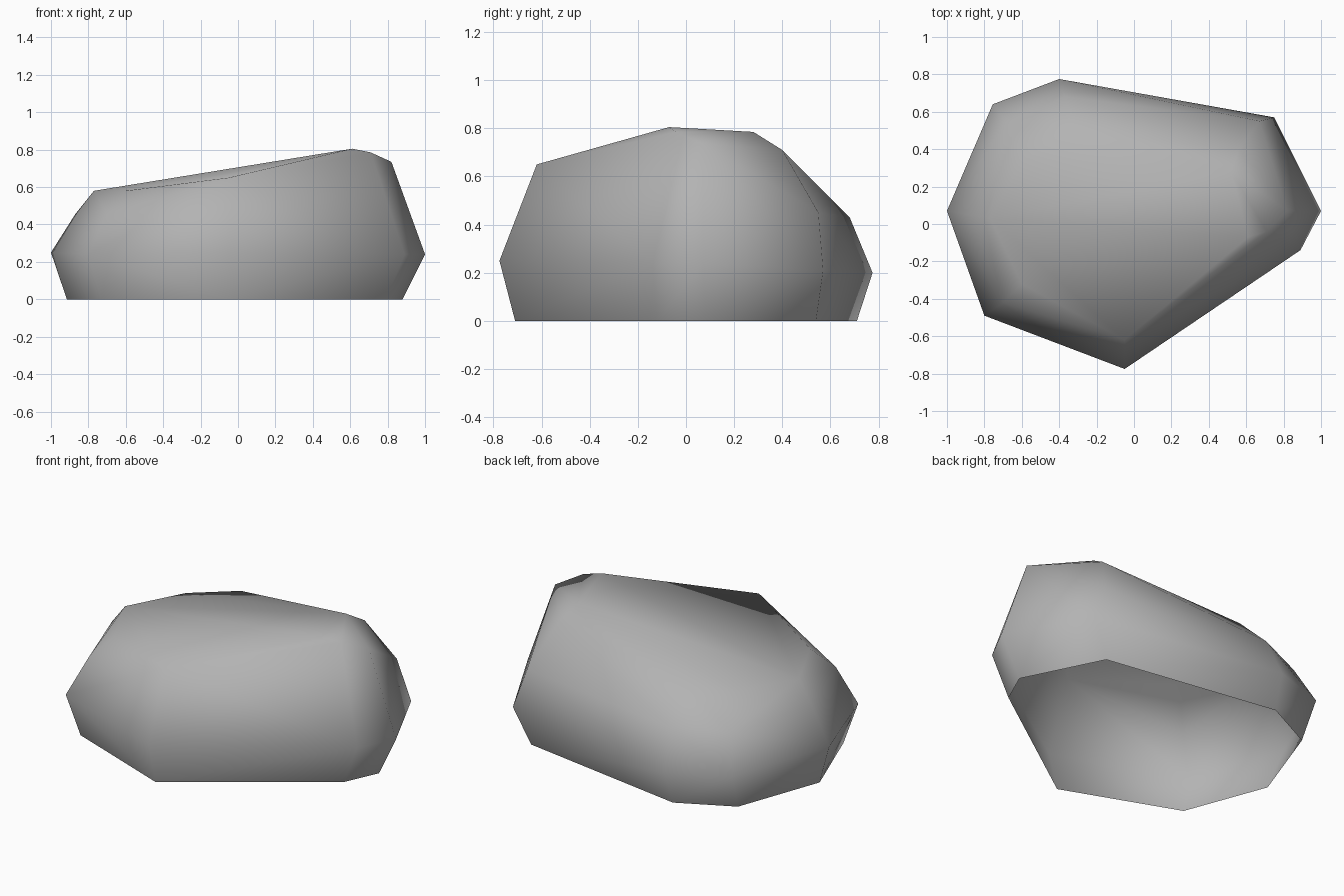
import bpy
import bmesh

default_cube = bpy.data.objects.get("Cube")
if default_cube:
    bpy.data.objects.remove(default_cube, do_unlink=True)

# Plain grey stone colour
stone_grey = bpy.data.materials.new("stone_grey")
stone_grey.use_nodes = True
colour = (0.45, 0.45, 0.45, 1)
stone_grey.diffuse_color = colour
stone_grey.node_tree.nodes["Principled BSDF"].inputs["Base Color"].default_value = colour

# Ground outline of the boulder, counter-clockwise from the left side
ground_outline = [(.88, .08), (.65, .54), (-.41, .71), (-.73, .55),
                  (-.915, .04), (-.73, -.45), (-.05, -.71), (.79, -.12)]

# Widest outline, a little above the ground
waist = [(1, .07, .24), (.75, .57, .21), (-.4, .775, .2), (-.755, .64, .22),
         (-1, .07, .25), (-.8, -.49, .24), (-.05, -.775, .25), (.89, -.14, .24)]

# Shoulder bends where the sides lean inwards
shoulder = [(.67, .55, .45), (-.37, .68, .43), (-.68, .54, .43),
            (-.87, .05, .455), (-.7, -.42, .46)]

# Rim of the sloping top, with its high corner on the left side
crown = [(.82, .07, .735), (.56, .4, .71), (.52, .28, .785), (-.33, .5, .61),
         (-.59, .35, .585), (-.77, .03, .58), (-.6, -.32, .58),
         (-.05, -.62, .65), (.71, -.04, .785), (.61, -.07, .805)]


def build_boulder(name, points, material):
    """Wrap the corner points in a shell that is open underneath."""
    bm = bmesh.new()
    for point in points:
        bm.verts.new(point)
    hull = bmesh.ops.convex_hull(bm, input=bm.verts[:])
    unused = {item for key in ("geom_interior", "geom_unused")
              for item in hull[key] if isinstance(item, bmesh.types.BMVert)}
    bmesh.ops.delete(bm, geom=list(unused), context="VERTS")

    # Open underside
    underside = [face for face in bm.faces if all(v.co.z < .001 for v in face.verts)]
    bmesh.ops.delete(bm, geom=underside, context="FACES")
    bmesh.ops.recalc_face_normals(bm, faces=bm.faces[:])

    # The whole stone is softly shaded
    for face in bm.faces:
        face.smooth = True
    mesh = bpy.data.meshes.new(name)
    bm.to_mesh(mesh)
    bm.free()
    mesh.materials.append(material)
    boulder = bpy.data.objects.new(name, mesh)
    bpy.context.collection.objects.link(boulder)
    return boulder


ground = [(x, y, 0) for x, y in ground_outline]
build_boulder("boulder", ground + waist + shoulder + crown, stone_grey)
